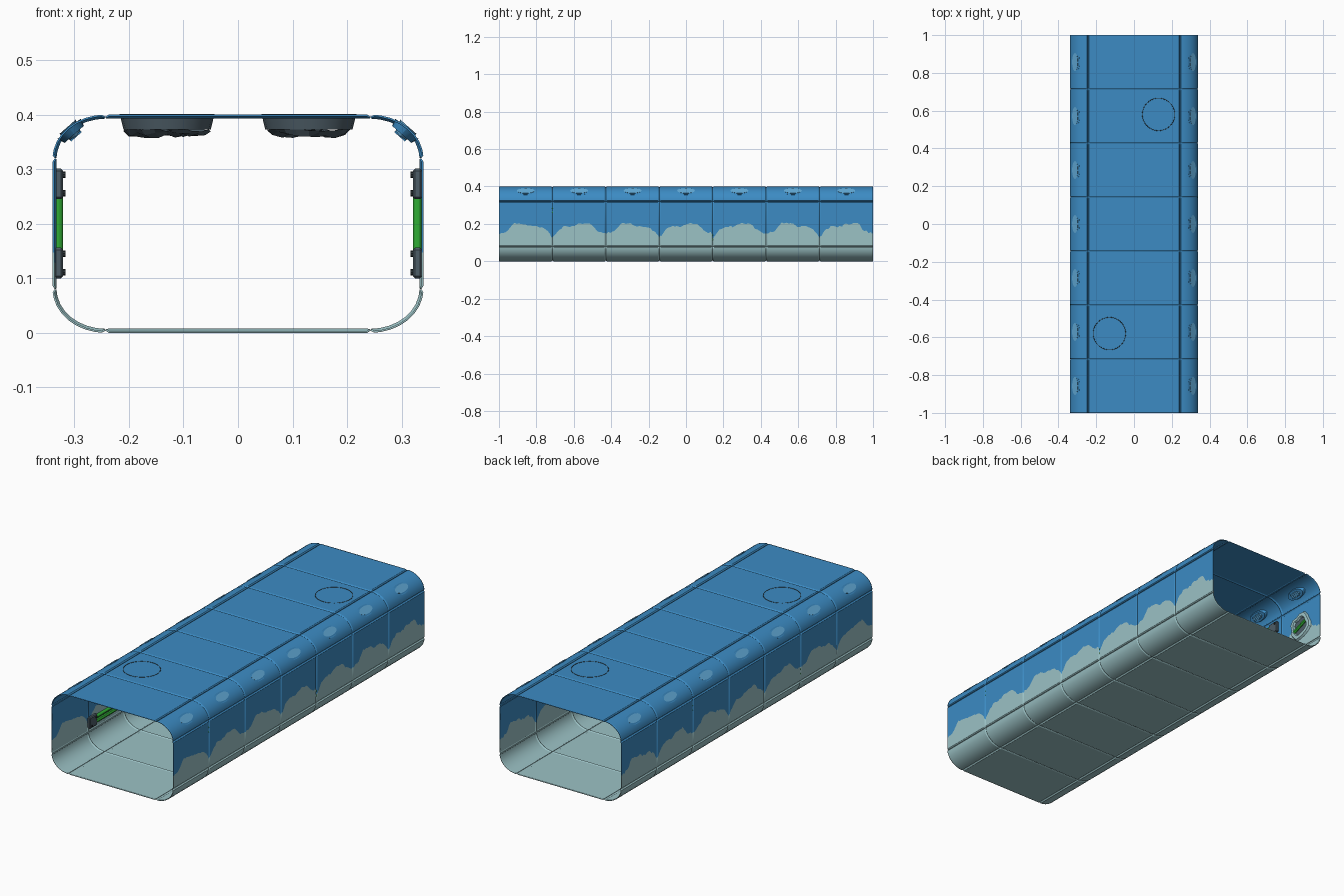
import bpy, bmesh, math, random
from mathutils import Vector, Matrix

if "Cube" in bpy.data.objects:
    bpy.data.objects.remove(bpy.data.objects["Cube"])

random.seed(4)

def mat(name, r, g, b):
    m = bpy.data.materials.new(name)
    m.diffuse_color = (r, g, b, 1)
    m.use_nodes = True
    m.node_tree.nodes["Principled BSDF"].inputs["Base Color"].default_value = m.diffuse_color
    return m

BLUE = mat("blue paint", .045, .26, .55)
PALE = mat("pale lower paint", .33, .54, .56)
SLATE = mat("slate metal", .075, .11, .135)
DARK = mat("dark metal", .025, .035, .04)
GREEN = mat("green glow", .03, .42, .035)
LENS = mat("light blue lens", .12, .40, .68)

def finish(name, bm, mats, smooth=True):
    me = bpy.data.meshes.new(name)
    bm.to_mesh(me)
    bm.free()
    ob = bpy.data.objects.new(name, me)
    bpy.context.collection.objects.link(ob)
    for m in mats:
        me.materials.append(m)
    if smooth:
        bpy.context.view_layer.objects.active = ob
        ob.select_set(True)
        bpy.ops.object.shade_smooth_by_angle(angle=math.radians(30))
        ob.select_set(False)
    return ob

# ---- tunnel shell: seven segments with pinched seams ----
SEG, W, CX, CZ, GROOVE = 2 / 7, .34, .097, .08, .004
WAVE = [(0, .15), (.1, .156), (.2, .172), (.28, .204), (.5, .2), (.6, .186),
        (.8, .184), (.9, .163), (1, .125)]
FLIP = [0, 1, 0, 1, 1, 0, 1]
stations = []          # (y, is it a seam)
for k in range(7):
    y0 = -1 + k * SEG
    stations += [(y0, 0 < k), (y0 + .006, False)]
    stations += [(y0 + SEG * t / 24, False) for t in range(1, 24)]
    stations += [(y0 + SEG - .006, False)]
stations.append((1, False))
jitter = [random.uniform(-.005, .005) for _ in stations]

def paint_height(y, j):
    k = min(6, max(0, int((y + 1) / SEG + 1e-6)))
    t = (y + 1) / SEG - k
    t = min(1, max(0, 1 - t if FLIP[k] else t))
    for (a, p), (b, q) in zip(WAVE, WAVE[1:]):
        if t <= b + 1e-9:
            return p + (q - p) * (t - a) / (b - a) + jitter[j]
    return .13

def strip(name, prof, mats, wall=0):
    """Sweep a profile of (x, z, normal x, normal z) along y."""
    bm = bmesh.new()
    rows = []
    n = len(prof)
    for i, (x, z, nx, nz) in enumerate(prof):
        row = []
        for j, (y, seam) in enumerate(stations):
            d = GROOVE if seam or i in (0, n - 1) else 0
            zz = paint_height(y * wall, j) if z is None else z
            row.append(bm.verts.new((x - nx * d, y, zz - nz * d)))
        rows.append(row)
    for i in range(n - 1):
        for j in range(len(stations) - 1):
            f = bm.faces.new((rows[i][j], rows[i][j + 1], rows[i + 1][j + 1], rows[i + 1][j]))
            if wall:     # pale below the wavy line, blue above
                upper = i >= 2
                f.material_index = int(upper if wall > 0 else not upper if i < 2 else False)
    ob = finish(name, bm, mats)
    s = ob.modifiers.new("thickness", 'SOLIDIFY')
    s.thickness, s.offset = .0035, -1

FX = W - CX
def flat(z, nz):
    xs = [-FX, -FX + .006, FX - .006, FX]
    return [(x * -nz, z, 0, nz) for x in xs]

def corner(sx, sz):
    c = []
    for a in [0, 4] + [11.25 * k for k in range(1, 8)] + [86, 90]:
        ca, sa = math.cos(math.radians(a)), math.sin(math.radians(a))
        c.append((sx * (FX + CX * ca), .2 + sz * (.12 + CZ * sa), sx * ca, sz * sa))
    return c if sx * sz > 0 else c[::-1]

strip("floor_panel", flat(0, -1), [PALE])
strip("ceiling_panel", flat(.4, 1), [BLUE])
wall_z = [.08, .086, None, .314, .32]
strip("right_wall", [(W, z, 1, 0) for z in wall_z], [PALE, BLUE], 1)
strip("left_wall", [(-W, z, -1, 0) for z in wall_z[::-1]], [BLUE, PALE], -1)
left = bpy.data.objects["left_wall"]     # descending profile: lower half pale
cols = len(stations) - 1
for p in left.data.polygons:
    p.material_index = int(p.index // cols >= 2)
for sx, side in ((1, "right"), (-1, "left")):
    strip(side + "_upper_corner", corner(sx, 1), [BLUE])
    strip(side + "_lower_corner", corner(sx, -1), [PALE])

# ---- small part helpers ----
def cyl(name, c, r, depth, axis, m, n=12, r2=None):
    bm = bmesh.new()
    q = Vector((0, 0, 1)).rotation_difference(Vector(axis)).to_matrix().to_4x4()
    bmesh.ops.create_cone(bm, cap_ends=True, segments=n, radius1=r,
                          radius2=r if r2 is None else r2, depth=depth,
                          matrix=Matrix.Translation(c) @ q)
    return finish(name, bm, [m])

def block(name, c, size, m, bevel=.004):
    bm = bmesh.new()
    bmesh.ops.create_cube(bm, size=1, matrix=Matrix.Translation(c) @ Matrix.Diagonal((*size, 1)))
    bmesh.ops.bevel(bm, geom=bm.edges[:], offset=bevel, segments=1, affect='EDGES')
    return finish(name, bm, [m], False)

# ---- L-shaped wall light tubes with bolted brackets ----
def light_run(s, yc, ye, zc, ze):
    x = s * .329
    for y, z in ((yc, zc), (ye, zc), (yc, ze)):
        block("tube_bracket", (x, y, z), (.017, .06, .056), SLATE)
        for d in (-.017, .017):
            cyl("bracket_bolt", (s * .3195, y + d, z + d), .006, .006, (s, 0, 0), DARK, 8)
    cyl("upright_light_tube", (x, yc, (zc + ze) / 2), .0085, abs(zc - ze), (0, 0, 1), GREEN)
    for d in (-.0115, .0115):
        cyl("long_light_tube", (x, (yc + ye) / 2, zc + d), .0085, abs(yc - ye), (0, 1, 0), GREEN)

light_run(1, -.945, -.61, .273, .128)
light_run(1, .37, .035, .128, .273)
light_run(-1, -.33, -.69, .128, .273)
light_run(-1, .66, .31, .273, .128)

# ---- ragged wall breach with a glowing pipe inside ----
def breach(s, y):
    bm = bmesh.new()
    n = 16
    rings = [[], [], [], []]
    for k in range(n):
        a = 2 * math.pi * k / n
        r = .075 * random.uniform(.85, 1.08)
        for ring, f, x in zip(rings, (1, .92, .68, .62), (.337, .326, .325, .335)):
            ring.append(bm.verts.new((s * x, y + r * f * math.cos(a), .2 + r * f * math.sin(a))))
    for i in range(3):
        for k in range(n):
            h = (k + 1) % n
            bm.faces.new((rings[i][k], rings[i][h], rings[i + 1][h], rings[i + 1][k]))
    bm.faces.new(rings[3]).material_index = 1
    bmesh.ops.recalc_face_normals(bm, faces=bm.faces)
    finish("wall_breach", bm, [PALE, SLATE], False)
    cyl("breach_pipe", (s * .33, y, .2), .008, .09, (0, 1, .4), GREEN)

breach(1, -SEG)
breach(-1, 3 * SEG)

# ---- ceiling breaches: tapered collar with a rocky underside ----
def ceiling_breach(x, y):
    cyl("ceiling_collar", (x, y, .385), .08, .025, (0, 0, 1), SLATE, 20, .086)
    bm = bmesh.new()
    n, rings = 20, []
    for r, z in ((.08, .373), (.07, .364), (.05, .361), (.026, .37)):
        rings.append([bm.verts.new((x + r * math.cos(2 * math.pi * k / n),
                                    y + r * math.sin(2 * math.pi * k / n),
                                    z + random.uniform(-.005, .005))) for k in range(n)])
    for a, b in zip(rings, rings[1:]):
        for k in range(n):
            h = (k + 1) % n
            bm.faces.new((a[k], b[k], b[h], a[h]))
    bm.faces.new(rings[-1])
    bmesh.ops.recalc_face_normals(bm, faces=bm.faces)
    for f in bm.faces:
        if f.normal.z > 0:
            f.normal_flip()
    finish("ceiling_rubble", bm, [SLATE], False)
    bpy.ops.mesh.primitive_torus_add(location=(x, y, .3995), major_radius=.086, minor_radius=.0017,
                                     major_segments=40, minor_segments=6)
    bpy.context.object.name = "ceiling_seal_ring"
    bpy.context.object.data.materials.append(DARK)

ceiling_breach(-.13, -.58)
ceiling_breach(.13, .58)

# ---- oval grille lamps in the upper corners, one per segment and side ----
for s in (1, -1):
    for k in range(7):
        y = -1 + SEG * (k + .5)
        inward = Vector((-s * .66, 0, -.75))
        across = Vector((s * .75, 0, -.66))
        base = Vector((s * .3116, y, .3766))
        frame = Matrix((across, Vector((0, 1, 0)), inward)).transposed().to_4x4()
        place = Matrix.Translation(base + inward * .01) @ frame
        for name, m, sx, sy, d, top in (("lamp_rim", BLUE, .028, .06, .014, .85),
                                        ("lamp_lens", LENS, .02, .048, .023, .6)):
            bm = bmesh.new()
            bmesh.ops.create_cone(bm, cap_ends=True, segments=20, radius1=1, radius2=top, depth=1,
                                  matrix=place @ Matrix.Diagonal((sx, sy, d, 1)))
            bmesh.ops.recalc_face_normals(bm, faces=bm.faces)
            finish(name, bm, [m])
        bm = bmesh.new()
        for t in (-.024, -.012, 0, .012, .024):
            bmesh.ops.create_cube(bm, size=1, matrix=place @ Matrix.Translation((0, t, .0115))
                                  @ Matrix.Diagonal((.026, .0025, .003, 1)))
        bmesh.ops.recalc_face_normals(bm, faces=bm.faces)
        finish("lamp_grille", bm, [BLUE], False)
